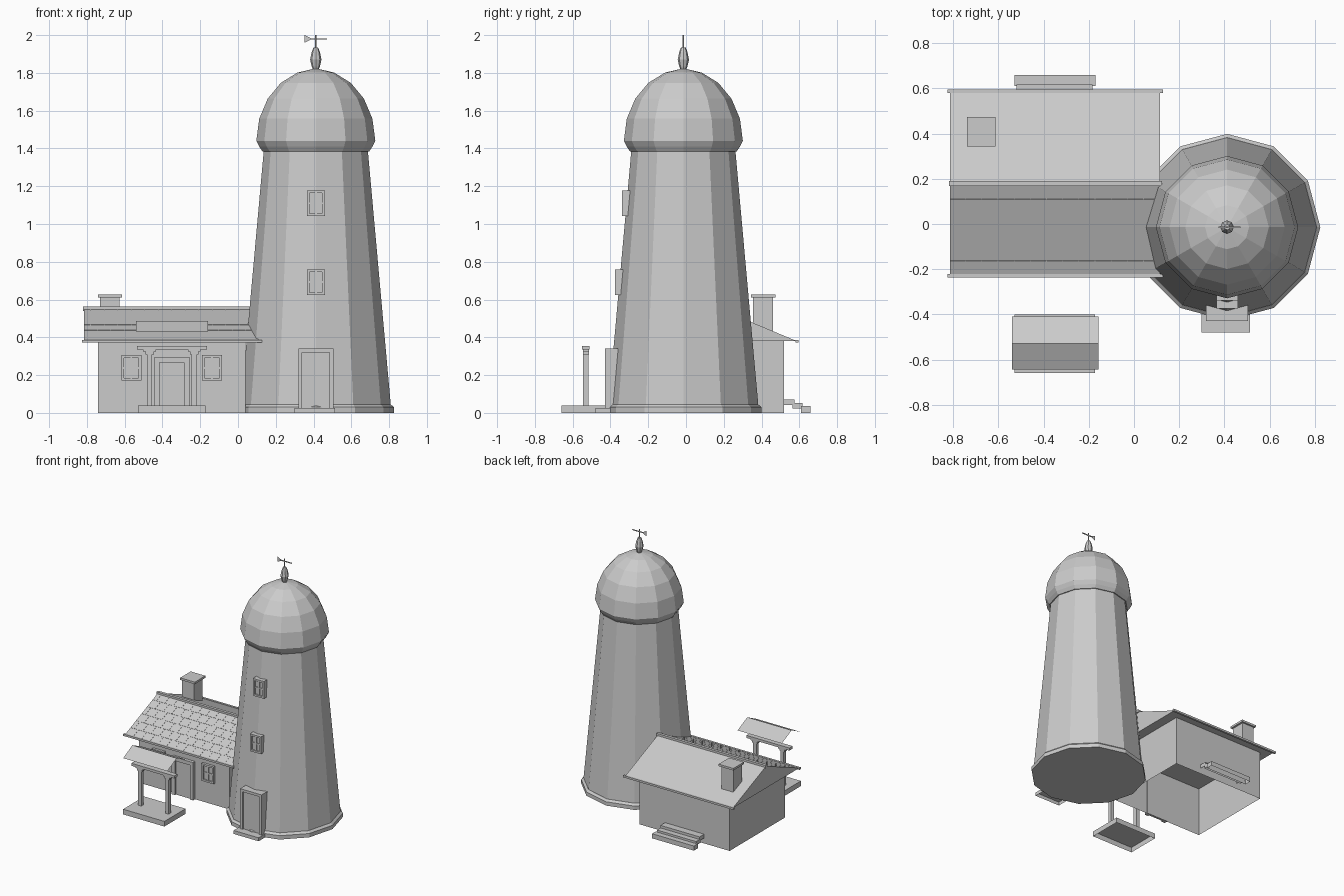
import bpy, bmesh, math
from mathutils import Matrix

cube = bpy.data.objects.get("Cube")
if cube:
    bpy.data.objects.remove(cube)

SHADE = (0.6, 0.6, 0.6, 1)
grey = bpy.data.materials.new("plain_grey")
grey.use_nodes = True
grey.diffuse_color = SHADE
grey.node_tree.nodes["Principled BSDF"].inputs["Base Color"].default_value = SHADE

TX, TY = 0.412, -0.014       # tower axis
RIDGE_Y, HALF, OVER = 0.179, 0.34, 0.408
FRONT, BACK = RIDGE_Y - HALF, RIDGE_Y + HALF
EAVE_Z, RIDGE_Z = 0.38, 0.55
PITCH = math.atan2(RIDGE_Z - EAVE_Z, OVER)


def finish(name, bm):
    mesh = bpy.data.meshes.new(name)
    bm.to_mesh(mesh)
    bm.free()
    mesh.materials.append(grey)
    ob = bpy.data.objects.new(name, mesh)
    bpy.context.collection.objects.link(ob)
    return ob


def boxes(name, *ranges, hollow=False):
    """Boxes from three (min, max) ranges each; hollow ones have no underside."""
    bm = bmesh.new()
    for r in ranges:
        size = [b - a for a, b in r]
        mid = [(a + b) / 2 for a, b in r]
        bmesh.ops.create_cube(bm, size=1, matrix=Matrix.Translation(mid) @ Matrix.Diagonal((*size, 1)))
    if hollow:
        bm.normal_update()
        under = [f for f in bm.faces if f.normal.z < -0.9]
        bmesh.ops.delete(bm, geom=under, context="FACES_ONLY")
    return finish(name, bm)


def lathe(name, profile, sides):
    """Closed faceted solid around the tower axis from (radius, z) pairs."""
    bm = bmesh.new()
    rings = []
    for r, z in profile:
        rings.append([bm.verts.new((TX + r * math.cos(t), TY + r * math.sin(t), z))
                      for t in (math.tau * i / sides for i in range(sides))])
    for low, high in zip(rings, rings[1:]):
        for i in range(sides):
            j = (i + 1) % sides
            bm.faces.new((low[i], low[j], high[j], high[i]))
    bm.faces.new(rings[0][::-1])
    bm.faces.new(rings[-1])
    return finish(name, bm)


def prism(name, outline, x0, x1):
    """Extrude a (y, z) outline along x."""
    bm = bmesh.new()
    face = bm.faces.new([bm.verts.new((x0, y, z)) for y, z in outline])
    ext = bmesh.ops.extrude_face_region(bm, geom=[face])
    moved = [v for v in ext["geom"] if isinstance(v, bmesh.types.BMVert)]
    bmesh.ops.translate(bm, verts=moved, vec=(x1 - x0, 0, 0))
    if len(bm.faces) < len(outline) + 2:
        bm.faces.new([v for v in bm.verts if v not in moved])
    bmesh.ops.recalc_face_normals(bm, faces=bm.faces)
    return finish(name, bm)


def window(name, x, z, w, h, front, back):
    """Framed window facing -y with a cross bar."""
    b, l, r, d, u = 0.014, x - w / 2, x + w / 2, z - h / 2, z + h / 2
    y, inner = (front, back), (front + 0.006, back)
    boxes(name,
          ((l, l + b), y, (d, u)), ((r - b, r), y, (d, u)),
          ((l + b, r - b), y, (d, d + b)), ((l + b, r - b), y, (u - b, u)),
          ((x - 0.005, x + 0.005), inner, (d + b, u - b)),
          ((l + b, r - b), inner, (z - 0.005, z + 0.005)),
          ((l + b, r - b), (front + 0.012, back), (d + b, u - b)))


def door(name, x, w, z0, z1, front, back, jamb):
    """Door leaf set back inside a three-sided frame."""
    l, r, y = x - w / 2, x + w / 2, (front, back)
    boxes(name,
          ((l, l + jamb), y, (z0, z1)), ((r - jamb, r), y, (z0, z1)),
          ((l + jamb, r - jamb), y, (z1 - jamb, z1)),
          ((l + jamb, r - jamb), (front + 0.012, back), (z0, z1 - jamb)))


# Tower
lathe("tower_plinth", [(0.413, 0), (0.413, 0.03), (0.397, 0.045)], 12)
lathe("tower_wall", [(0.397, 0.04), (0.275, 1.395)], 12)
lathe("tower_collar", [(0.283, 1.385), (0.3, 1.41), (0.315, 1.44)], 12)
dome = [(0.315 * math.cos(a), 1.44 + 0.38 * math.sin(a))
        for a in (math.radians(18 * i) for i in range(5))]
lathe("dome", dome + [(0.01, 1.822)], 12)
lathe("finial", [(0.012, 1.81), (0.022, 1.835), (0.03, 1.87), (0.022, 1.91), (0.012, 1.935)], 8)
lathe("vane_rod", [(0.004, 1.93), (0.004, 2.0)], 6)
boxes("vane_bar", ((0.375, 0.472), (TY - 0.003, TY + 0.003), (1.977, 1.983)))
bm = bmesh.new()
bm.faces.new([bm.verts.new(p) for p in ((0.352, TY, 1.96), (0.392, TY, 1.98), (0.352, TY, 2.0))])
finish("vane_tail", bm)
window("tower_upper_window", TX, 1.11, 0.095, 0.135, -0.338, -0.28)
window("tower_lower_window", TX, 0.692, 0.095, 0.135, -0.375, -0.32)
door("tower_door", TX, 0.185, 0.02, 0.34, -0.43, -0.35, 0.02)
boxes("tower_step", ((0.298, 0.514), (-0.48, -0.37), (0, 0.027)), hollow=True)

# House: hollow walls under a closed gable roof
boxes("house_walls", ((-0.74, 0.04), (FRONT, BACK), (0, EAVE_Z)), hollow=True)
prism("gable_roof", [(RIDGE_Y - OVER, EAVE_Z), (RIDGE_Y, RIDGE_Z), (RIDGE_Y + OVER, EAVE_Z)], -0.815, 0.115)
for side, label in ((-1, "front"), (1, "back")):
    eave = RIDGE_Y + side * OVER
    boxes(label + "_eave_trim", ((-0.825, 0.128), (eave - 0.008, eave + 0.008), (0.372, 0.387)))
boxes("ridge_trim", ((-0.82, 0.123), (RIDGE_Y - 0.011, RIDGE_Y + 0.011), (0.54, 0.562)))

# Staggered shingles on the front slope
bm = bmesh.new()
rows, cols = 6, 13
step = OVER / rows
tile_w = 0.93 / cols
for row in range(rows):
    y = RIDGE_Y - OVER + (row + 0.5) * step
    z = EAVE_Z + (row + 0.5) * step * math.tan(PITCH)
    for col in range(cols + row % 2):
        left = -0.815 + (col - 0.5 * (row % 2)) * tile_w
        right = min(left + tile_w, 0.115) - 0.003
        left = max(left, -0.815)
        size = (right - left, step / math.cos(PITCH) - 0.003, 0.003)
        place = Matrix.Translation(((left + right) / 2, y, z)) @ Matrix.Rotation(PITCH, 4, "X")
        bmesh.ops.create_cube(bm, size=1, matrix=place @ Matrix.Diagonal((*size, 1)))
finish("roof_shingles", bm)

# Chimney, windows, door and back steps
boxes("chimney", ((-0.73, -0.628), (0.355, 0.46), (0.4, 0.612)),
      ((-0.74, -0.613), (0.343, 0.473), (0.61, 0.626)))
for label, x in (("right", -0.565), ("left", -0.138)):
    window("house_%s_window" % label, x, 0.238, 0.106, 0.135, FRONT - 0.02, FRONT)
door("house_door", -0.35, 0.185, 0.0, 0.295, FRONT - 0.025, FRONT + 0.005, 0.028)
boxes("back_steps",
      ((-0.52, -0.183), (BACK, 0.575), (0.042, 0.072)),
      ((-0.52, -0.183), (0.565, 0.618), (0.022, 0.052)),
      ((-0.53, -0.17), (0.61, 0.66), (0, 0.036)), hollow=True)

# Free-standing shelter in front of the house
SY, SX = -0.53, -0.35
boxes("shelter_slab", ((-0.53, -0.173), (-0.66, -0.4), (0, 0.04)), hollow=True)
boxes("shelter_beam", ((-0.535, -0.165), (SY - 0.02, SY + 0.02), (0.335, 0.355)))
for s, label in ((-1, "right"), (1, "left")):
    px = SX + s * 0.118
    boxes(label + "_shelter_post", ((px - 0.014, px + 0.014), (SY - 0.014, SY + 0.014), (0.04, 0.335)))
    # bracket flaring out below the beam
    boxes(label + "_shelter_bracket", *[
        ((px - w, px + w), (SY - 0.016, SY + 0.016), (z, 0.336)) for w, z in ((0.022, 0.31), (0.034, 0.325))])
bm = bmesh.new()
lines = [[bm.verts.new((x, y, z)) for x in (-0.54, -0.158)]
         for y, z in ((-0.645, 0.43), (SY, 0.487), (-0.41, 0.43))]
for a, b in zip(lines, lines[1:]):
    bm.faces.new((a[0], a[1], b[1], b[0]))
finish("shelter_canopy", bm)
